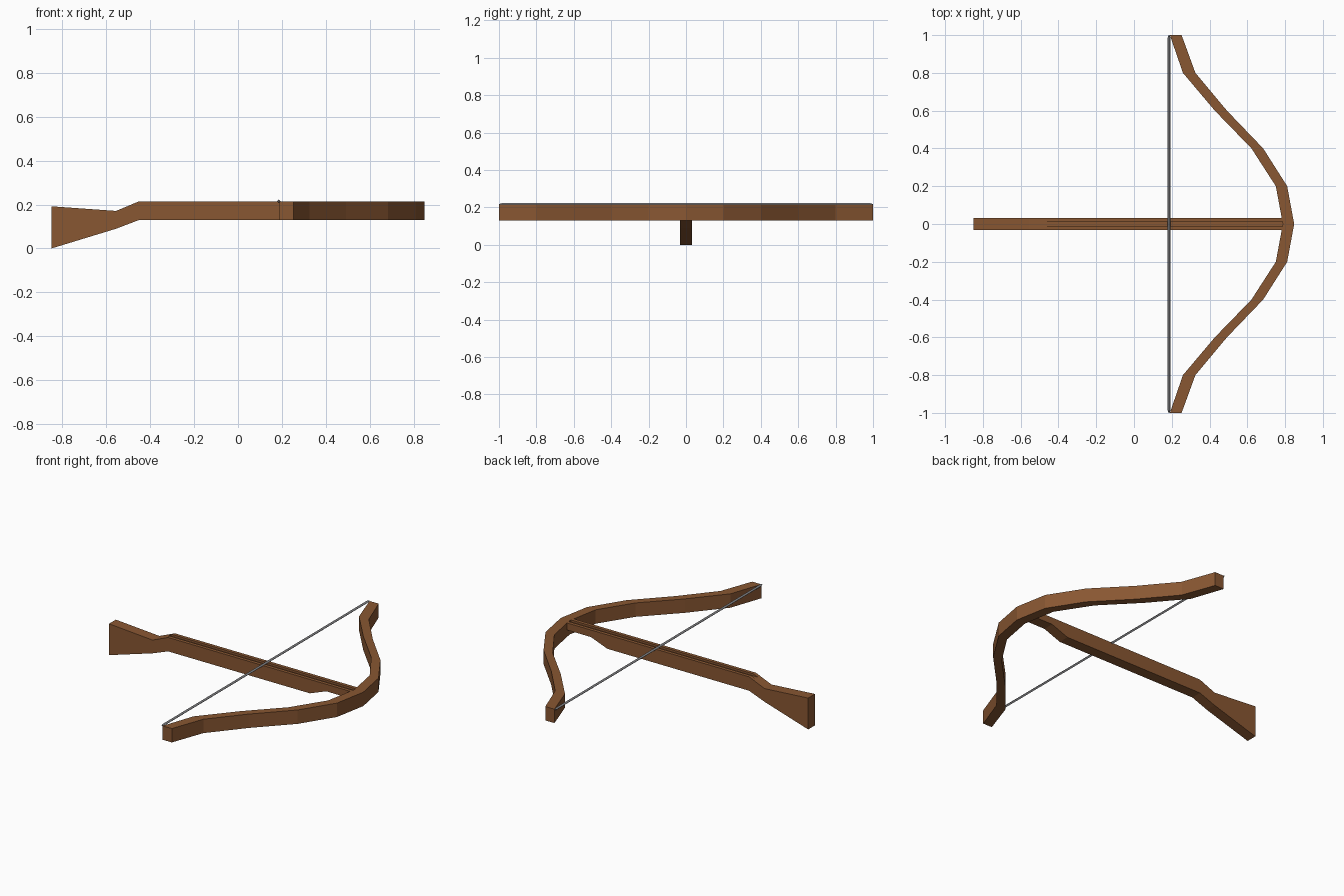
import bpy, bmesh
from mathutils import Vector

if "Cube" in bpy.data.objects:
    bpy.data.objects.remove(bpy.data.objects["Cube"])


def material(name, color):
    m = bpy.data.materials.new(name)
    m.diffuse_color = (*color, 1)
    m.use_nodes = True
    m.node_tree.nodes["Principled BSDF"].inputs["Base Color"].default_value = m.diffuse_color
    return m


wood = material("wood", (0.25, 0.095, 0.032))
grey = material("string_grey", (0.25, 0.25, 0.26))


def finish(name, bm, mat):
    bmesh.ops.recalc_face_normals(bm, faces=bm.faces)
    mesh = bpy.data.meshes.new(name)
    bm.to_mesh(mesh)
    bm.free()
    mesh.materials.append(mat)
    obj = bpy.data.objects.new(name, mesh)
    bpy.context.collection.objects.link(obj)
    return obj


def loft(name, rings, mat):
    """Skin equal-sized rings of points and cap both ends."""
    bm = bmesh.new()
    rows = [[bm.verts.new(p) for p in ring] for ring in rings]
    n = len(rows[0])
    for a, b in zip(rows, rows[1:]):
        for i in range(n):
            j = (i + 1) % n
            bm.faces.new((a[i], a[j], b[j], b[i]))
    bm.faces.new(rows[0])
    bm.faces.new(rows[-1])
    return finish(name, bm, mat)


def box_rings(stations, w):
    return [[(x, -w, lo), (x, w, lo), (x, w, hi), (x, -w, hi)] for x, lo, hi in stations]


TOP, BOTTOM = 0.215, 0.13

# Stock: flared butt, straight tiller, thinner nose (x, bottom, top)
stock = loft("stock", box_rings([
    (-0.85, 0.0, 0.192), (-0.555, 0.09, 0.171), (-0.45, BOTTOM, TOP),
    (0.51, BOTTOM, TOP), (0.62, 0.172, TOP), (0.79, 0.172, TOP)], 0.033), wood)

# Bolt groove cut along the top of the stock
cutter = loft("groove_cutter", box_rings([(-0.48, 0.203, 0.26), (0.85, 0.203, 0.26)], 0.012), wood)
cutter.hide_render = True
cutter.hide_viewport = True
cutter.display_type = 'WIRE'
cut = stock.modifiers.new("groove", 'BOOLEAN')
cut.operation = 'DIFFERENCE'
cut.object = cutter

# Bow limbs: mirrored half curve (y, inner x, outer x)
half = [(0.0, 0.788, 0.848), (0.2, 0.751, 0.811), (0.4, 0.622, 0.684),
        (0.6, 0.428, 0.492), (0.8, 0.259, 0.325), (1.0, 0.19, 0.252)]
curve = [(-y, a, b) for y, a, b in reversed(half[1:])] + half
loft("bow", [[(a, y, BOTTOM), (b, y, BOTTOM), (b, y, TOP), (a, y, TOP)]
             for y, a, b in curve], wood)

# Bowstring: thin four-sided cord with tapered ends
loft("bowstring", [[(0.186 + r, y, TOP), (0.186, y, TOP + r), (0.186 - r, y, TOP), (0.186, y, TOP - r)]
                   for y, r in ((-1.0, 0.003), (-0.985, 0.008), (0.985, 0.008), (1.0, 0.003))], grey)
